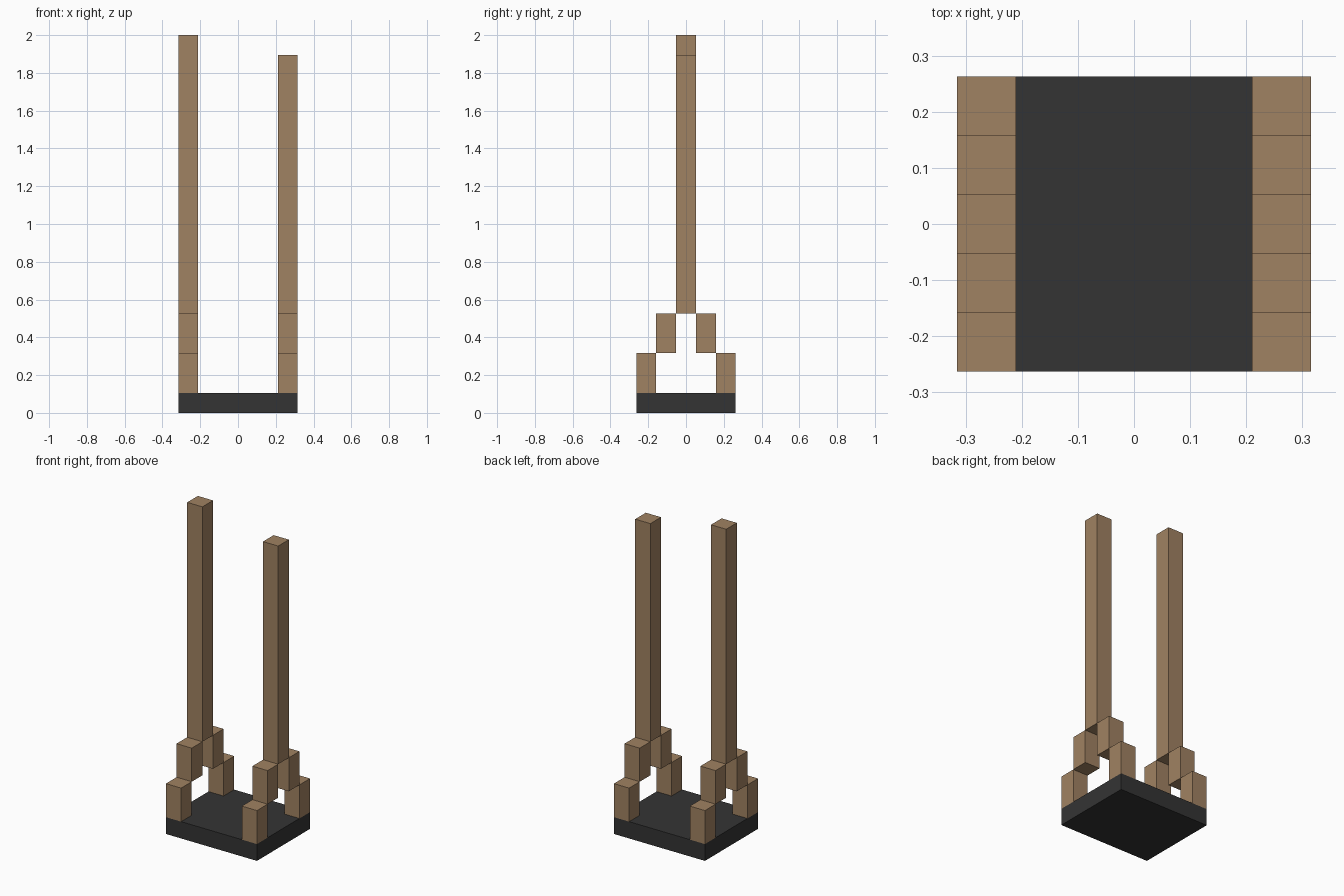
import bpy

if "Cube" in bpy.data.objects:
    bpy.data.objects.remove(bpy.data.objects["Cube"])

U = 2 / 19  # one block unit; the model is 19 units tall


def material(name, rgb):
    mat = bpy.data.materials.new(name)
    mat.diffuse_color = (*rgb, 1)
    mat.use_nodes = True
    mat.node_tree.nodes["Principled BSDF"].inputs["Base Color"].default_value = mat.diffuse_color
    return mat


wood = material("light_brown_wood", (0.352, 0.223, 0.122))
dark = material("charcoal", (0.034, 0.034, 0.034))


def box(name, lo, hi, mat):
    """Box between two corners given in block units."""
    bpy.ops.mesh.primitive_cube_add(size=1)
    ob = bpy.context.object
    ob.name = name
    ob.location = [(a + b) / 2 * U for a, b in zip(lo, hi)]
    ob.scale = [(b - a) * U for a, b in zip(lo, hi)]
    bpy.ops.object.transform_apply(location=True, rotation=False, scale=True)
    ob.data.materials.append(mat)
    return ob


# Base slab
box("base", (-3, -2.5, 0), (3, 2.5, 1), dark)

# Two stepped arches, each carrying a post; the left post is one unit taller
for side, x, top in (("left", -3, 19), ("right", 2, 18)):
    for end, s in (("front", -1), ("back", 1)):
        for part, y, z in (("lower_leg", 2, 1), ("upper_leg", 1, 3)):
            box(f"{side}_{end}_{part}", (x, s * y - 0.5, z),
                (x + 1, s * y + 0.5, z + 2), wood)
    box(f"{side}_post", (x, -0.5, 5), (x + 1, 0.5, top), wood)
